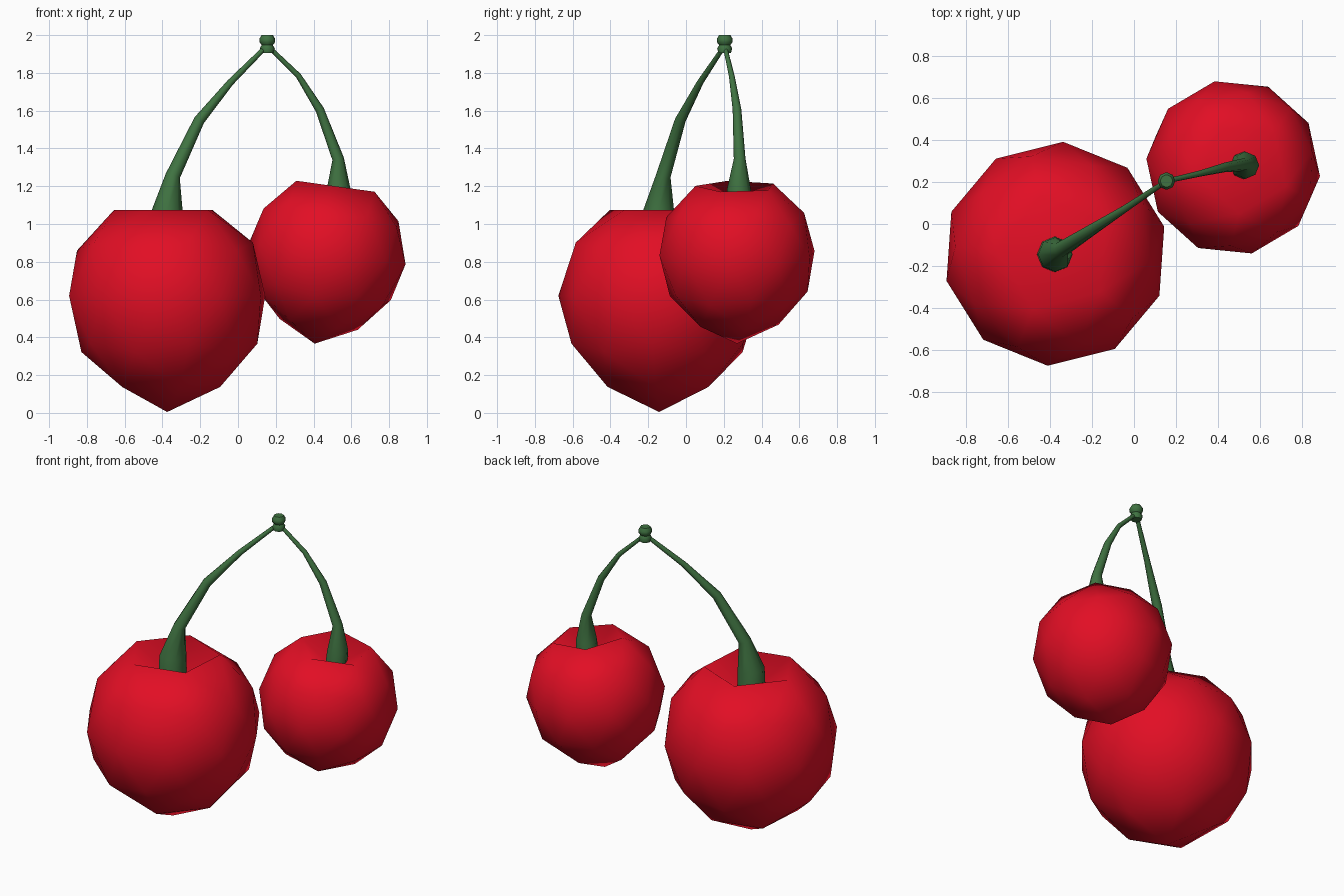
import bpy, bmesh, math
from mathutils import Matrix, Vector

if "Cube" in bpy.data.objects:
    bpy.data.objects.remove(bpy.data.objects["Cube"])


def material(name, color):
    m = bpy.data.materials.new(name)
    m.use_nodes = True
    m.diffuse_color = color
    m.node_tree.nodes["Principled BSDF"].inputs["Base Color"].default_value = color
    return m


red = material("cherry red", (0.76, 0.0045, 0.018, 1))
green = material("stem green", (0.05, 0.17, 0.053, 1))


def mesh_object(name, bm, mat):
    bmesh.ops.recalc_face_normals(bm, faces=bm.faces)
    for f in bm.faces:
        f.smooth = True
    mesh = bpy.data.meshes.new(name)
    bm.to_mesh(mesh)
    bm.free()
    mesh.materials.append(mat)
    obj = bpy.data.objects.new(name, mesh)
    bpy.context.collection.objects.link(obj)
    return obj


def cherry(name, center, radius, turn, tilt):
    """Coarse ball with a dimpled top and a slightly pointed, longer underside."""
    bm = bmesh.new()
    bmesh.ops.create_icosphere(bm, subdivisions=2, radius=1)
    for v in bm.verts:
        if v.co.z > 0.95:
            v.co.z = 0.52
        elif v.co.z < -0.95:
            v.co.z = -1.15
        elif v.co.z < -0.1:
            v.co.z *= 1.06
    bm.transform(Matrix.Translation(center)
                 @ Matrix.Rotation(math.radians(tilt), 4, 'Y')
                 @ Matrix.Rotation(math.radians(turn), 4, 'Z')
                 @ Matrix.Scale(radius, 4))
    return mesh_object(name, bm, red)


def stem(name, points):
    """Tapered eight-sided tube; each point is x, y, z, radius."""
    sides = 8
    bm = bmesh.new()
    path = [Vector(p[:3]) for p in points]
    rings = []
    for i, p in enumerate(path):
        along = path[min(i + 1, len(path) - 1)] - path[max(i - 1, 0)]
        if i < 2:
            along = Vector((0, 0, 1)) + along.normalized() * 0.5 * i
        side = Vector((0, 1, 0)).cross(along).normalized()
        up = along.cross(side).normalized()
        ring = []
        for k in range(sides):
            a = math.tau * k / sides
            ring.append(bm.verts.new(p + (side * math.cos(a) + up * math.sin(a)) * points[i][3]))
        rings.append(ring)
    for a, b in zip(rings, rings[1:]):
        for k in range(sides):
            n = (k + 1) % sides
            bm.faces.new((a[k], a[n], b[n], b[k]))
    bm.faces.new(rings[0])
    bm.faces.new(rings[-1])
    return mesh_object(name, bm, green)


# Fruit
cherry("large_cherry", (-0.375, -0.142, 0.62), 0.535, 32, 0)
cherry("small_cherry", (0.473, 0.27, 0.845), 0.42, 48.3, 8)

# Stems, from the dimple up to the shared knob
stem("large_stem", [(-0.378, -0.145, 0.92, 0.086), (-0.375, -0.145, 1.07, 0.082),
                    (-0.345, -0.12, 1.255, 0.039), (-0.205, -0.03, 1.55, 0.029),
                    (-0.04, 0.075, 1.75, 0.018), (0.155, 0.205, 1.945, 0.012)])
stem("small_stem", [(0.522, 0.28, 1.06, 0.068), (0.533, 0.28, 1.18, 0.064),
                    (0.53, 0.284, 1.345, 0.031), (0.433, 0.27, 1.605, 0.023),
                    (0.32, 0.242, 1.785, 0.015), (0.155, 0.205, 1.945, 0.011)])

# Knob where the stems join
knob = stem("stem_knob", [(0.155, 0.205, z, r) for z, r in
                          ((1.905, 0.033), (1.93, 0.04), (1.947, 0.029),
                           (1.962, 0.041), (1.98, 0.042), (2.0, 0.03))])

# Crisp edges on the flat ends of the stem parts
for obj in bpy.context.scene.objects:
    obj.select_set("stem" in obj.name)
bpy.context.view_layer.objects.active = knob
bpy.ops.object.shade_smooth_by_angle(angle=math.radians(50))
